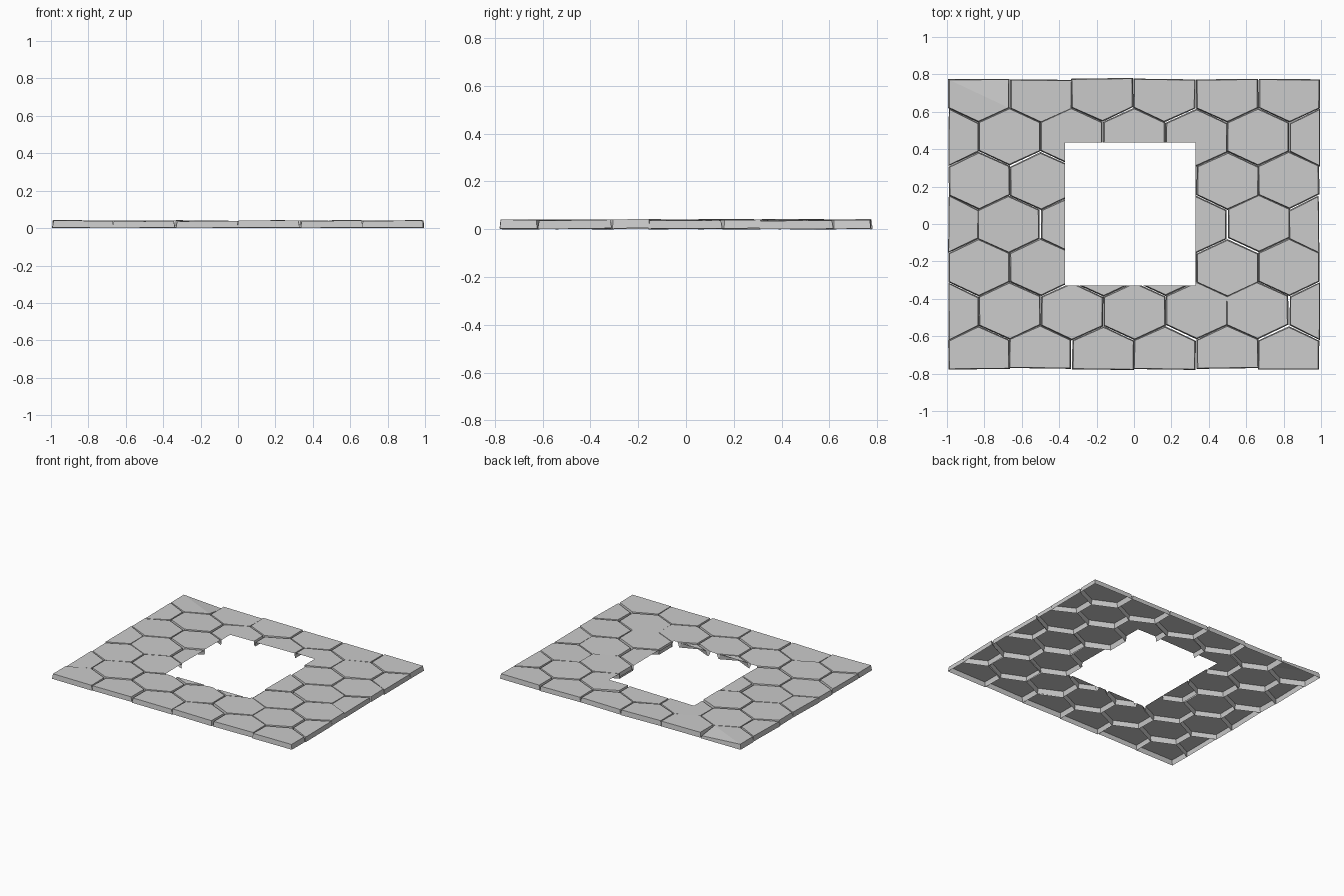
import bpy, bmesh, random
from mathutils import Vector, Matrix

if "Cube" in bpy.data.objects:
    bpy.data.objects.remove(bpy.data.objects["Cube"])

random.seed(11)
W, A, S, ROW = 0.3325, 0.155, 0.0775, 0.2325   # tile width, tip height, side half height, row step
XL, YL = 0.993, 0.776                          # outer limits
HX0, HX1, HY0, HY1 = -0.37, 0.33, -0.33, 0.435 # rectangular opening
GAPS = {(4, 1): (-0.008, 0), (6, 6): (0.004, 0), (6, 5): (-0.006, 0)}  # loose tiles


def outline(cx, cy):
    """Pointed hexagon, cut off at the border of the panel."""
    pts = [(0, A), (-W / 2, S), (-W / 2, -S), (0, -A), (W / 2, -S), (W / 2, S)]
    pts = [(cx + x, cy + y) for x, y in pts]
    pts = [p for p in pts if abs(p[0]) < 1.02 and abs(p[1]) < 0.79]
    return [(max(-XL, min(XL, x)), max(-YL, min(YL, y))) for x, y in pts]


def cut_opening(bm):
    """Slice the open shell along the opening and drop what lies inside."""
    xs = [v.co.x for v in bm.verts]
    ys = [v.co.y for v in bm.verts]
    if max(xs) < HX0 or min(xs) > HX1 or max(ys) < HY0 or min(ys) > HY1:
        return
    for co, no in (((HX0, 0, 0), (1, 0, 0)), ((HX1, 0, 0), (1, 0, 0)),
                   ((0, HY0, 0), (0, 1, 0)), ((0, HY1, 0), (0, 1, 0))):
        bmesh.ops.bisect_plane(bm, geom=bm.verts[:] + bm.edges[:] + bm.faces[:],
                               plane_co=co, plane_no=no, dist=1e-6)
    inside = []
    for f in bm.faces:
        c = f.calc_center_median()
        if HX0 < c.x < HX1 and HY0 < c.y < HY1:
            inside.append(f)
    bmesh.ops.delete(bm, geom=inside, context='FACES')


def make_tile(row, col, cx, cy):
    pts = outline(cx, cy)
    mid = Vector((sum(p[0] for p in pts), sum(p[1] for p in pts), 0)) / len(pts)
    tx, ty = random.uniform(-.015, .015), random.uniform(-.015, .015)
    h = random.uniform(0.036, 0.041)
    off = Vector((random.uniform(-.004, .004), random.uniform(-.004, .004), 0))
    off += Vector((*GAPS.get((row, col), (0, 0)), 0))
    rot = Matrix.Rotation(random.uniform(-.015, .015), 3, 'Z')
    bm = bmesh.new()
    low, top = [], []
    for x, y in pts:
        d = rot @ (Vector((x, y, 0)) - mid)
        tilt = tx * d.x + ty * d.y
        inset = d.normalized() * 0.007
        low.append(bm.verts.new(mid + off + d + Vector((0, 0, max(0, tilt + .002)))))
        top.append(bm.verts.new(mid + off + d - inset + Vector((0, 0, h + tilt))))
    # tapered walls and top, open underneath
    n = len(pts)
    for i in range(n):
        j = (i + 1) % n
        bm.faces.new((low[i], low[j], top[j], top[i]))
    face = bm.faces.new(top)
    # back left corner tile has one sunken corner
    if row == 1 and col == 1:
        k = max(range(n), key=lambda i: top[i].co.x + top[i].co.y)
        top[k].co.z -= 0.02
        bmesh.utils.face_split(face, top[k - 1], top[(k + 1) % n])
    cut_opening(bm)
    if bm.faces:
        me = bpy.data.meshes.new("hex_tile")
        bm.to_mesh(me)
        ob = bpy.data.objects.new(f"hex_tile_{row}_{col}", me)
        bpy.context.collection.objects.link(ob)
    bm.free()


# seven staggered rows, back to front
for row in range(1, 8):
    cy = (4 - row) * ROW
    if row % 2:
        for col in range(1, 7):
            make_tile(row, col, (col - 3.5) * W, cy)
    else:
        for col in range(7):
            make_tile(row, col, (col - 3) * W, cy)
